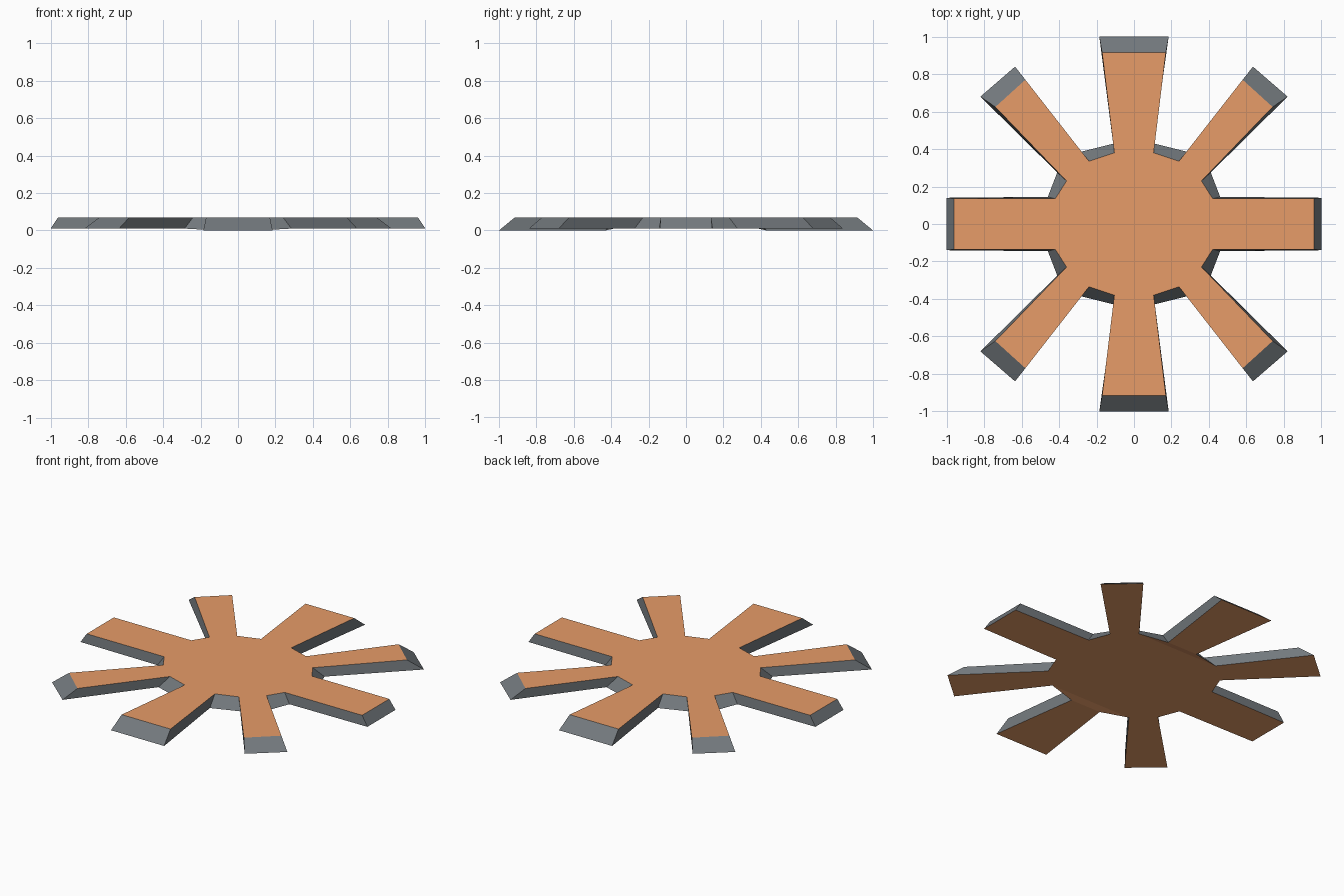
import bpy, bmesh

if "Cube" in bpy.data.objects:
    bpy.data.objects.remove(bpy.data.objects["Cube"])

TOP_Z, BASE_Z, LOW_Z = 0.07, 0.01, 0.0

# One quadrant of the outline, from the x arm round to the y arm:
# (top x, top y, bottom x, bottom y)
quadrant = [
    (0.96, 0.135, 1.00, 0.14),     # x arm tip
    (0.42, 0.135, 0.46, 0.145),    # x arm root
    (0.36, 0.23, 0.41, 0.275),     # diagonal arm root
    (0.74, 0.625, 0.82, 0.68),     # diagonal arm tip
    (0.58, 0.77, 0.635, 0.84),     # diagonal arm tip
    (0.24, 0.335, 0.285, 0.385),   # diagonal arm root
    (0.105, 0.38, 0.105, 0.43),    # y arm root
    (0.17, 0.915, 0.185, 1.00),    # y arm tip
]


def material(name, rgb):
    m = bpy.data.materials.new(name)
    m.diffuse_color = (*rgb, 1.0)
    m.use_nodes = True
    m.node_tree.nodes["Principled BSDF"].inputs["Base Color"].default_value = m.diffuse_color
    return m


bm = bmesh.new()
top, bottom = [], []

# Mirror the quadrant round the full outline, counter-clockwise
for sx, sy in ((1, 1), (-1, 1), (-1, -1), (1, -1)):
    order = range(8) if sx * sy > 0 else range(7, -1, -1)
    for k in order:
        tx, ty, bx, by = quadrant[k]
        z = LOW_Z if k >= 6 else BASE_Z    # the y arms hang slightly lower
        top.append(bm.verts.new((sx * tx, sy * ty, TOP_Z)))
        bottom.append(bm.verts.new((sx * bx, sy * by, z)))

n = len(top)

# Bevelled side walls
for i in range(n):
    j = (i + 1) % n
    wall = bm.faces.new((bottom[i], bottom[j], top[j], top[i]))
    wall.material_index = 1

# Eight arms: each is root, tip, tip, root along the outline
for a in range(8):
    arm = [(a * 4 + 2 + k) % n for k in range(4)]
    bm.faces.new([top[i] for i in arm])
    bm.faces.new([bottom[i] for i in reversed(arm)])

# Hub joining the arm roots: flat on top, two shallow folds below
roots = [i for i in range(n) if i % 4 in (1, 2)]
bm.faces.new([top[i] for i in roots])
flat = [i for i in roots if i not in (6, 9, 22, 25)]
for loop in (flat, [5, 6, 9, 10], [21, 22, 25, 26]):
    bm.faces.new([bottom[i] for i in reversed(loop)])

bm.normal_update()
mesh = bpy.data.meshes.new("spoked_plate")
bm.to_mesh(mesh)
bm.free()
mesh.materials.append(material("copper orange", (0.80, 0.334, 0.14)))
mesh.materials.append(material("steel grey", (0.17, 0.19, 0.205)))

plate = bpy.data.objects.new("spoked_plate", mesh)
bpy.context.collection.objects.link(plate)
